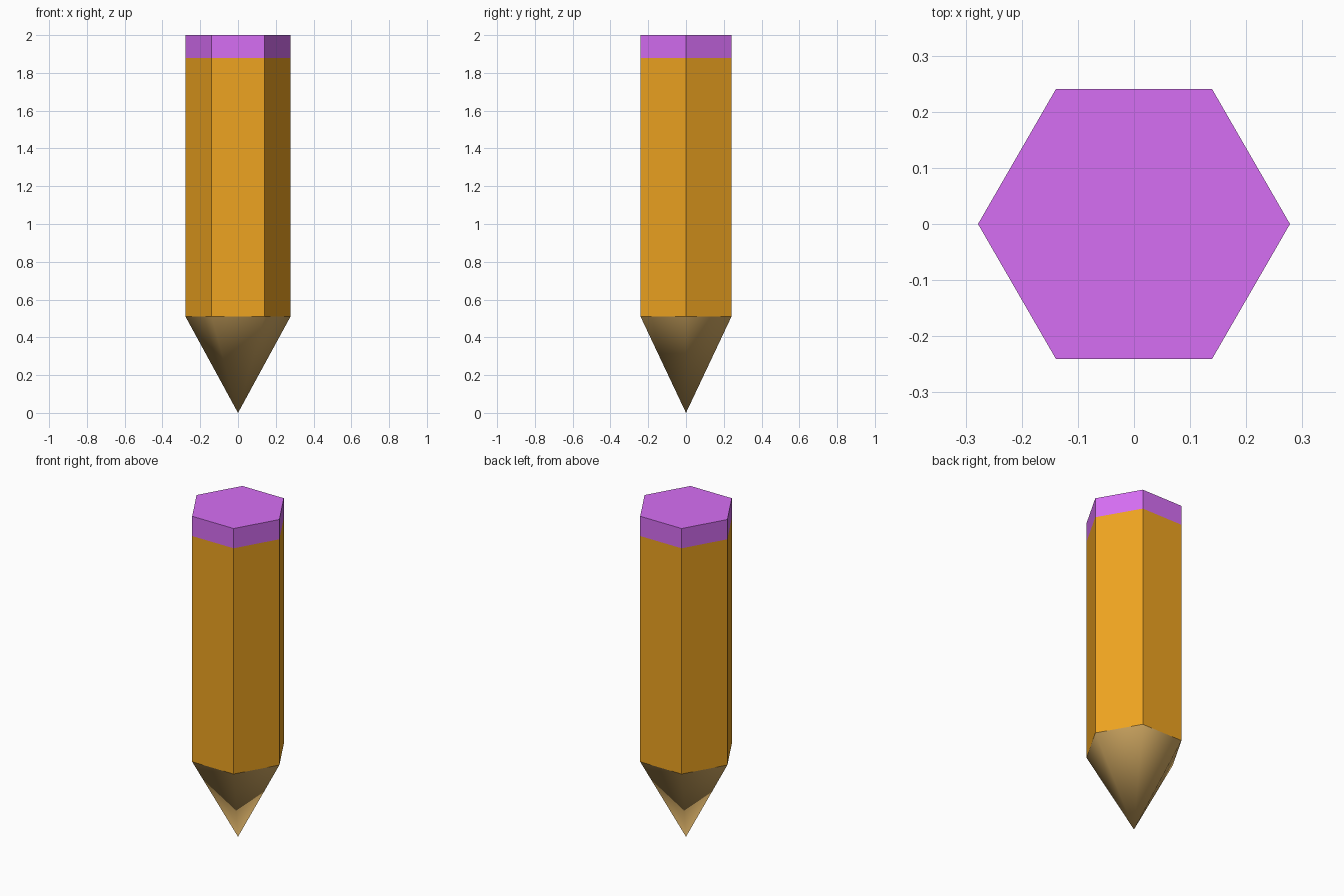
import bpy
import bmesh
from math import cos, sin, pi

if "Cube" in bpy.data.objects:
    bpy.data.objects.remove(bpy.data.objects["Cube"])

R = 0.278                      # corner radius of the hexagonal barrel
Z_TIP, Z_WOOD, Z_BAND, Z_TOP = 0.0, 0.51, 1.88, 2.0


def material(name, rgb):
    mat = bpy.data.materials.new(name)
    mat.diffuse_color = (*rgb, 1.0)
    mat.use_nodes = True
    mat.node_tree.nodes["Principled BSDF"].inputs["Base Color"].default_value = mat.diffuse_color
    return mat


def hex_ring(bm, z):
    return [bm.verts.new((R * cos(i * pi / 3), R * sin(i * pi / 3), z))
            for i in range(6)]


def finish(bm, name, mat, smooth=False):
    mesh = bpy.data.meshes.new(name)
    for face in bm.faces:
        face.smooth = smooth
    bm.to_mesh(mesh)
    bm.free()
    mesh.materials.append(mat)
    obj = bpy.data.objects.new(name, mesh)
    bpy.context.collection.objects.link(obj)
    return obj


def hex_section(name, z0, z1, mat, cap=False):
    bm = bmesh.new()
    low, high = hex_ring(bm, z0), hex_ring(bm, z1)
    for i in range(6):
        j = (i + 1) % 6
        bm.faces.new((low[i], low[j], high[j], high[i]))
    if cap:
        bm.faces.new(high)
    return finish(bm, name, mat)


# Painted barrel and eraser
hex_section("barrel", Z_WOOD, Z_BAND, material("orange_paint", (0.855, 0.37, 0.015)))
hex_section("eraser", Z_BAND, Z_TOP, material("purple_rubber", (0.67, 0.156, 0.90)), cap=True)

# Sharpened wooden point, smooth shaded around a shared apex
bm = bmesh.new()
rim = hex_ring(bm, Z_WOOD)
apex = bm.verts.new((0, 0, Z_TIP))
for i in range(6):
    bm.faces.new((rim[(i + 1) % 6], rim[i], apex))
finish(bm, "sharpened_point", material("bare_wood", (0.66, 0.41, 0.127)), smooth=True)
